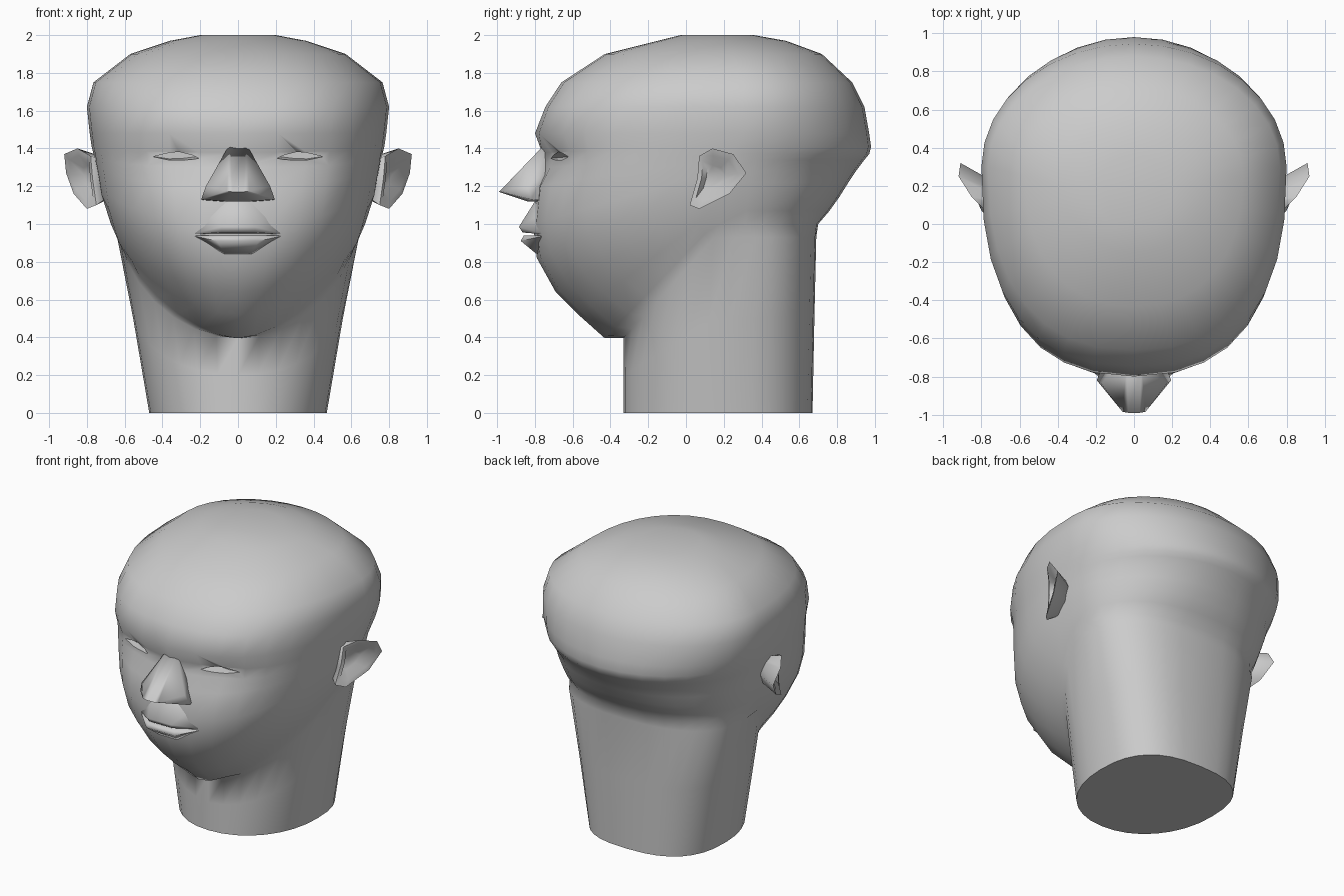
import bpy, bmesh, math
from mathutils import Vector

if "Cube" in bpy.data.objects:
    bpy.data.objects.remove(bpy.data.objects["Cube"])


def smooth_by_angle(ob, angle):
    bpy.ops.object.select_all(action='DESELECT')
    ob.select_set(True)
    bpy.context.view_layer.objects.active = ob
    bpy.ops.object.shade_smooth_by_angle(angle=math.radians(angle))


def finish(name, bm, angle=80):
    bmesh.ops.recalc_face_normals(bm, faces=bm.faces)
    me = bpy.data.meshes.new(name)
    bm.to_mesh(me)
    bm.free()
    ob = bpy.data.objects.new(name, me)
    bpy.context.collection.objects.link(ob)
    smooth_by_angle(ob, angle)
    return ob


def ring(zf, zb, yf, yb, ym, hw, nf, nb=2.0, seg=32):
    # egg-shaped section; slopes from height zf at the front to zb behind the jaw
    pts = []
    for i in range(seg):
        t = 2 * math.pi * i / seg
        c, s = math.cos(t), math.sin(t)
        n, ext = (nf, ym - yf) if s < 0 else (nb, yb - ym)
        x = math.copysign(hw * abs(c) ** (2 / n), c)
        y = ym + math.copysign(ext * abs(s) ** (2 / n), s)
        pts.append((x, y, zf + (zb - zf) * min(1, (y - yf) / (0.15 - yf))))
    return pts


def loft(sections):
    bm = bmesh.new()
    loops = [[bm.verts.new(p) for p in s] for s in sections]
    n = len(loops[0])
    for a, b in zip(loops, loops[1:]):
        for i in range(n):
            j = (i + 1) % n
            bm.faces.new((a[i], a[j], b[j], b[i]))
    bm.faces.new(loops[0])
    bm.faces.new(loops[-1])
    return bm


def hull(name, half, mirror=True):
    # convex solid around the points (mirrored across x = 0 if asked)
    bm = bmesh.new()
    pts = set(half) | ({(-x, y, z) for x, y, z in half} if mirror else set())
    for p in sorted(pts):
        bm.verts.new(p)
    r = bmesh.ops.convex_hull(bm, input=bm.verts)
    bmesh.ops.delete(bm, geom=list({v for v in r["geom_interior"] if isinstance(v, bmesh.types.BMVert)}),
                     context='VERTS')
    return finish(name, bm)


def cut(base, other):
    mod = base.modifiers.new(other.name, 'BOOLEAN')
    mod.operation, mod.solver, mod.object = 'DIFFERENCE', 'EXACT', other
    bpy.context.view_layer.objects.active = base
    bpy.ops.object.modifier_apply(modifier=mod.name)
    bpy.data.objects.remove(other)


# neck (sloping up to the jaw line), jaw and face, then the skull
neck_rings = [(0, 0, -0.33, 0.67, 0.22, 0.47, 2.1, 2.6), (0.2, 0.5, -0.33, 0.68, 0.23, 0.555, 2.0, 2.6),
              (0.395, 0.93, -0.33, 0.69, 0.25, 0.64, 1.9, 2.5)]
jaw_rings = [(0.395, 1.00, -0.43, 0.70, 0.18, 0.66, 1.6, 2.4), (0.52, 1.07, -0.57, 0.76, 0.18, 0.69, 1.75, 2.3),
             (0.64, 1.14, -0.69, 0.81, 0.19, 0.71, 1.9, 2.2), (0.82, 1.22, -0.79, 0.86, 0.20, 0.735, 2.1, 2.1),
             (1.00, 1.28, -0.81, 0.90, 0.22, 0.745, 2.3), (1.20, 1.34, -0.79, 0.945, 0.235, 0.76, 2.4),
             (1.30, 1.37, -0.77, 0.97, 0.25, 0.765, 2.5), (1.38, 1.41, -0.765, 0.98, 0.26, 0.775, 2.5)]
skull_rings = [(1.48, -0.80, 0.97, 0.30, 0.785, 2.5), (1.62, -0.745, 0.945, 0.30, 0.80, 2.5),
               (1.75, -0.66, 0.88, 0.30, 0.765, 2.4), (1.90, -0.43, 0.72, 0.25, 0.57, 2.3),
               (1.97, -0.15, 0.53, 0.20, 0.36, 2.1), (2.00, -0.03, 0.36, 0.17, 0.20, 2.0)]
bm = loft([ring(*r) for r in neck_rings + jaw_rings] + [ring(r[0], *r) for r in skull_rings])
for v in bm.verts:                      # eye sockets
    if v.co.y < -0.3:
        d = ((abs(v.co.x) - 0.30) / 0.17) ** 2 + ((v.co.z - 1.34) / 0.09) ** 2
        v.co.y += 0.06 * math.exp(-d)
head = finish("head", bm)

# eye slits, cut into the face
outline = [(0.20, 1.345), (0.31, 1.395), (0.37, 1.385), (0.46, 1.345), (0.37, 1.32), (0.29, 1.325)]
for side in (-1, 1):
    pts = [(side * x, -0.9, z - 0.015) for x, z in outline]
    pts += [(side * (0.33 + (x - 0.33) * 0.9), -0.61, 1.37 + (z - 1.37) * 0.5) for x, z in outline]
    cut(head, hull("eye_cutter", pts, False))
smooth_by_angle(head, 75)

# nose
hull("nose", [(0.04, -0.74, 1.43), (0.06, -0.985, 1.175), (0.03, -0.99, 1.17), (0.05, -0.785, 1.37),
              (0.17, -0.84, 1.20), (0.195, -0.82, 1.13), (0.15, -0.70, 1.12),
              (0.06, -0.84, 1.12), (0.10, -0.73, 1.30)])

# lips
hull("upper_lip", [(0.05, -0.80, 1.12), (0.09, -0.885, 0.985), (0.09, -0.865, 0.955),
                   (0.25, -0.745, 0.945), (0.16, -0.76, 1.06), (0.0, -0.70, 0.96)])
hull("lower_lip", [(0.10, -0.86, 0.938), (0.11, -0.875, 0.91), (0.07, -0.79, 0.84),
                   (0.25, -0.74, 0.94), (0.0, -0.70, 0.93)])

# ears: root loop, outer rim, inner fold, hollow
rim = [(0.78, 0.07, 1.36), (0.85, 0.14, 1.40), (0.92, 0.25, 1.37), (0.91, 0.32, 1.27),
       (0.87, 0.23, 1.16), (0.80, 0.07, 1.08), (0.75, 0.02, 1.10), (0.77, 0.06, 1.24)]
hollow = Vector((0.75, 0.14, 1.25))
root = [(0.68, 0.11 + (y - 0.12) * 0.4, 1.24 + (z - 1.24) * 0.65) for x, y, z in rim]
fold = [Vector(p).lerp(Vector((0.82, 0.15, 1.25)), 0.25) for p in rim]
inner = [Vector(p).lerp(hollow, 0.6) for p in rim]
for side, name in ((-1, "left_ear"), (1, "right_ear")):
    loops = [[(side * p[0], p[1], p[2]) for p in loop] for loop in (root, rim, fold, inner)]
    finish(name, loft(loops), 70)
